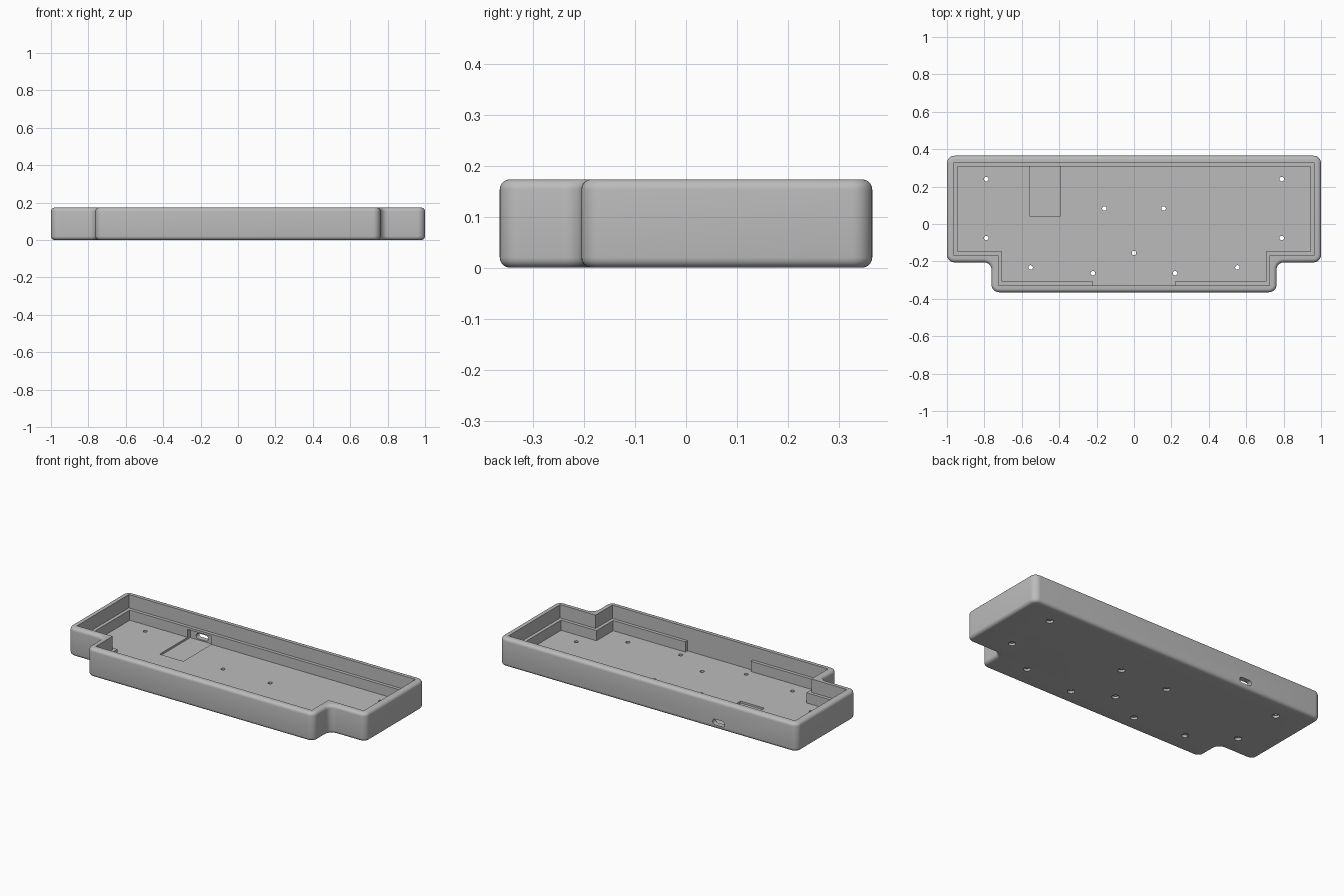
import bpy, bmesh, math
from mathutils import Vector

cube = bpy.data.objects.get("Cube")
if cube:
    bpy.data.objects.remove(cube, do_unlink=True)

HEIGHT = 0.173
FLOOR = 0.03
LEDGE = 0.092
CORNER = 0.04   # plan corner radius
FILLET = 0.02   # top and bottom edge radius


def outline(inset, radius=0.0):
    """Stepped plan outline, moved inward, with optional rounded corners."""
    xo, xi = 1 - inset, 0.762 - inset
    back, step, front = 0.365 - inset, -0.205 + inset, -0.365 + inset
    half = [(xi, front), (xi, step), (xo, step), (xo, back)]
    pts = [Vector(p) for p in half + [(-x, y) for x, y in reversed(half)]]
    if not radius:
        return pts
    result = []
    for i, p in enumerate(pts):
        a = (pts[i - 1] - p).normalized()
        b = (pts[(i + 1) % len(pts)] - p).normalized()
        convex = a.x * b.y - a.y * b.x < 0
        r = radius - inset if convex else radius + inset
        for k in range(9):
            t = k / 8 * math.pi / 2
            result.append(p + (a + b) * r - b * r * math.cos(t) - a * r * math.sin(t))
    return result


def loft(name, sections):
    """Closed solid through matching loops given as (points, z)."""
    bm = bmesh.new()
    rings = [[bm.verts.new((p[0], p[1], z)) for p in pts] for pts, z in sections]
    for low, high in zip(rings, rings[1:]):
        n = len(low)
        for i in range(n):
            j = (i + 1) % n
            bm.faces.new((low[i], low[j], high[j], high[i]))
    bm.faces.new(rings[0][::-1])
    bm.faces.new(rings[-1])
    bmesh.ops.recalc_face_normals(bm, faces=bm.faces)
    mesh = bpy.data.meshes.new(name)
    bm.to_mesh(mesh)
    bm.free()
    obj = bpy.data.objects.new(name, mesh)
    bpy.context.collection.objects.link(obj)
    return obj


def box(x0, x1, y0, y1, z0, z1):
    pts = [(x0, y0), (x1, y0), (x1, y1), (x0, y1)]
    return loft("box_cutter", [(pts, z0), (pts, z1)])


def disc(x, y, r, z0, z1):
    turn = [k * math.tau / 20 for k in range(20)]
    pts = [(x + r * math.cos(t), y + r * math.sin(t)) for t in turn]
    return loft("hole_cutter", [(pts, z0), (pts, z1)])


def cut(target, cutter):
    mod = target.modifiers.new("cut", "BOOLEAN")
    mod.operation = "DIFFERENCE"
    mod.solver = "EXACT"
    mod.object = cutter
    bpy.context.view_layer.objects.active = target
    bpy.ops.object.modifier_apply(modifier=mod.name)
    bpy.data.objects.remove(cutter, do_unlink=True)


# Outer shell with rounded bottom and top edges
steps = [k / 5 * math.pi / 2 for k in range(6)]
profile = [(FILLET * (1 - math.sin(t)), FILLET * (1 - math.cos(t))) for t in steps]
profile += [(d, HEIGHT - z) for d, z in reversed(profile)]
case = loft("case_tray", [(outline(d, CORNER), z) for d, z in profile])

# Wide upper cavity, narrower lower cavity leaving the plate ledge
cut(case, loft("upper_cavity", [(outline(0.037), z) for z in (LEDGE, 0.25)]))
cut(case, loft("lower_cavity", [(outline(0.057), z) for z in (FLOOR, 0.12)]))

# Gap in the front ledge
cut(case, box(-0.22, 0.22, -0.328, -0.25, FLOOR, 0.12))

# Floor pocket and the recess under the back ledge
cut(case, box(-0.555, -0.395, 0.04, 0.3, 0.018, 0.06))
cut(case, box(-0.555, -0.395, 0.25, 0.335, 0.018, 0.078))

# Rounded cable slot through the back wall
slot = []
for k in range(16):
    t = (k + 0.5) * math.tau / 16
    side = math.copysign(0.024, math.cos(t))
    slot.append((-0.475 + side + 0.017 * math.cos(t), 0.017 * math.sin(t)))
port = loft("slot_cutter", [(slot, -0.45), (slot, -0.3)])
port.rotation_euler.x = math.pi / 2
port.location.z = 0.042
bpy.context.view_layer.update()
cut(case, port)

# Screw holes, counterbored from below
holes = [(0.0, -0.155)]
for x, y in [(0.79, 0.24), (0.158, 0.083), (0.79, -0.075), (0.553, -0.232), (0.22, -0.263)]:
    holes += [(x, y), (-x, y)]
for x, y in holes:
    cut(case, disc(x, y, 0.012, -0.05, 0.06))
    cut(case, disc(x, y, 0.02, -0.05, 0.014))

# Single grey plastic
grey = bpy.data.materials.new("grey_plastic")
grey.use_nodes = True
colour = (0.5, 0.5, 0.5, 1)
grey.diffuse_color = colour
grey.node_tree.nodes["Principled BSDF"].inputs["Base Color"].default_value = colour
case.data.materials.clear()
case.data.materials.append(grey)
for face in case.data.polygons:
    face.material_index = 0

bpy.ops.object.select_all(action="DESELECT")
case.select_set(True)
bpy.context.view_layer.objects.active = case
bpy.ops.object.shade_smooth_by_angle(angle=math.radians(35))
